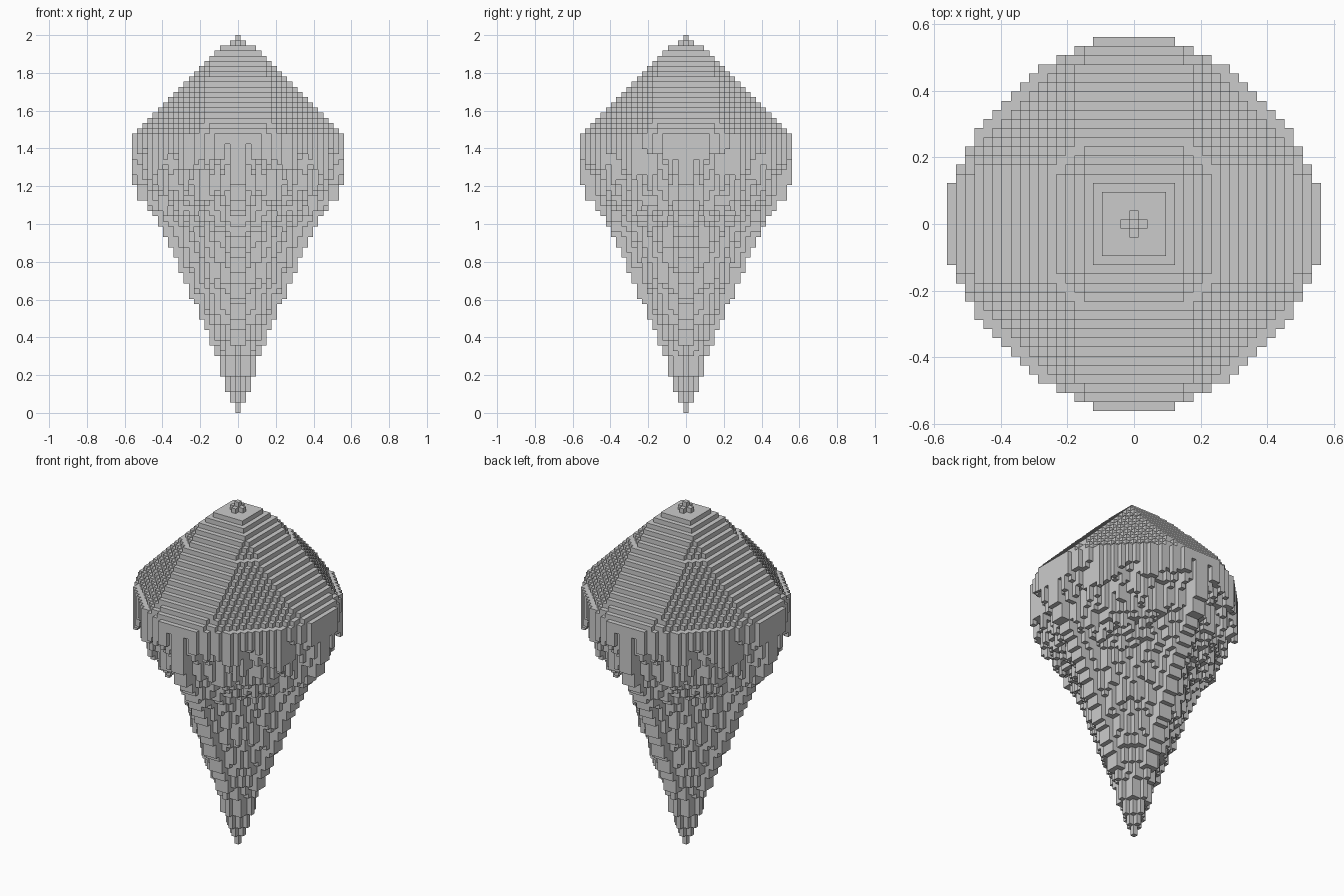
import bpy, bmesh, math, random
from mathutils import Vector, noise

cube = bpy.data.objects.get("Cube")
if cube:
    bpy.data.objects.remove(cube, do_unlink=True)

V = 2 / 73          # block size
RADIUS = 20         # widest ring, in blocks
random.seed(4)

# Lowest layer reached by each ring of blocks, from the axis outward
UNDERSIDE = [0, 2, 4, 7, 11, 13, 16, 18, 21, 22, 25,
             27, 30, 32, 34, 36, 38, 39, 41, 41, 44]


def column(a, b):
    """Bottom and top layer of the column at distance a, b from the axis."""
    big, small, total = max(a, b), min(a, b), a + b
    if big > RADIUS or total > 27 or 2 * big + small > 44:
        return None
    # Faceted roof with square cap, lipped rim and a small cross finial
    ring = max(big, total - 6)
    if ring < 9:
        ring = max(big, total - 5)
    if big > 17 and 2 * big + small > 2 * ring + 5:
        ring += 1
    top = 74 - max(3, min(RADIUS, ring))
    if total < 2:
        top = 73 - total
    # Tapering underside, ragged between the axes with a ledge part way up
    slope = max(big, total * RADIUS / 27, (2 * big + small) * RADIUS / 44)
    ring = math.ceil(slope - 1e-6)
    bottom = UNDERSIDE[ring]
    if small > 1:
        ledge = max(0, 5 - abs(ring - 11.5)) * min(1, small / 4)
        clump = 0.5 + noise.noise(Vector((a * 0.4, b * 0.4, 3.3)))
        rough = (clump + random.random()) * ring * 0.14
        rim = 4 * clump if ring > 17 else 0
        bottom += round(ledge + max(0, rough + rim))
    return min(bottom, top - 1), top


# Mirror one quarter of the columns to all four
columns = {}
for a in range(RADIUS + 1):
    for b in range(RADIUS + 1):
        span = column(a, b)
        if span:
            for x in (a, -a):
                for y in (b, -b):
                    columns[x, y] = span

bm = bmesh.new()


def quad(*points):
    bm.faces.new([bm.verts.new([c * V for c in p]) for p in points])


# Skin the columns: caps, then the exposed stretch of each side
for (x, y), (low, high) in columns.items():
    ring = [(x + i, y + j) for i, j in ((-.5, -.5), (.5, -.5), (.5, .5), (-.5, .5))]
    quad(*[(px, py, high) for px, py in ring])
    quad(*[(px, py, low) for px, py in reversed(ring)])
    for k, (dx, dy) in enumerate(((0, -1), (1, 0), (0, 1), (-1, 0))):
        p, q = ring[k], ring[(k + 1) % 4]
        n_low, n_high = columns.get((x + dx, y + dy), (high, high))
        for z0, z1 in ((low, min(high, n_low)), (max(low, n_high), high)):
            if z0 < z1:
                quad((*p, z0), (*q, z0), (*q, z1), (*p, z1))

bmesh.ops.remove_doubles(bm, verts=bm.verts[:], dist=V / 100)
mesh = bpy.data.meshes.new("block_spire")
bm.to_mesh(mesh)
bm.free()
spire = bpy.data.objects.new("block_spire", mesh)
bpy.context.collection.objects.link(spire)
